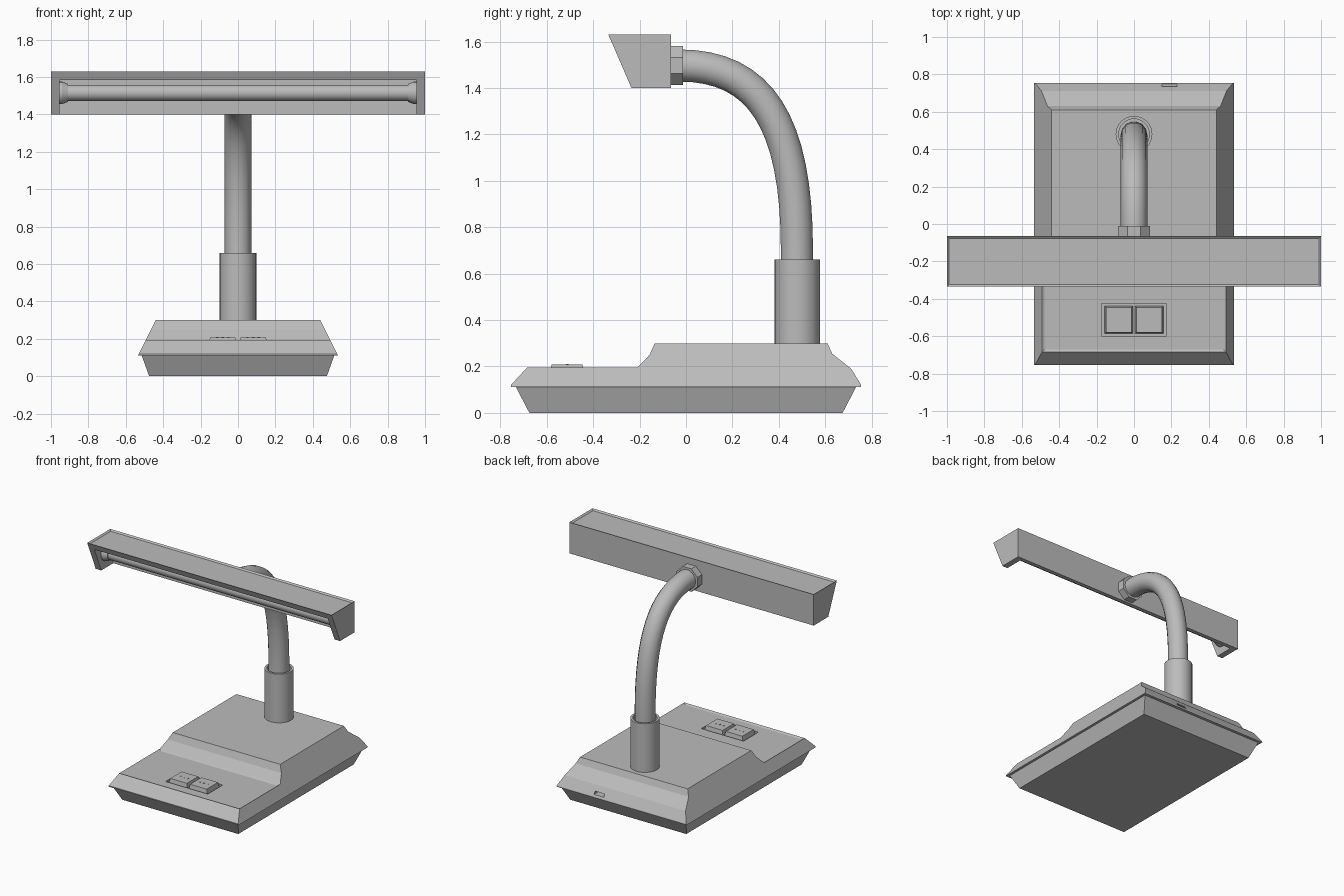
import bpy, bmesh, math
from mathutils import Matrix, Vector

if "Cube" in bpy.data.objects:
    bpy.data.objects.remove(bpy.data.objects["Cube"], do_unlink=True)

GREY = (0.5, 0.5, 0.5, 1)
grey = bpy.data.materials.new("plain grey")
grey.use_nodes = True
grey.diffuse_color = GREY
grey.node_tree.nodes["Principled BSDF"].inputs["Base Color"].default_value = GREY


def activate(ob):
    bpy.ops.object.select_all(action='DESELECT')
    ob.select_set(True)
    bpy.context.view_layer.objects.active = ob


def finish(name, bm, smooth=False):
    bmesh.ops.recalc_face_normals(bm, faces=bm.faces[:])
    me = bpy.data.meshes.new(name)
    bm.to_mesh(me)
    bm.free()
    me.materials.append(grey)
    ob = bpy.data.objects.new(name, me)
    bpy.context.collection.objects.link(ob)
    if smooth:
        activate(ob)
        bpy.ops.object.shade_smooth_by_angle(angle=math.radians(35))
    return ob


def prism(name, profile, left, right, recess=None):
    """Side (y, z) profile spanned in x; left and right give x from z.
    recess = (height, border, depth) sinks the level face at that height."""
    bm = bmesh.new()
    a = [bm.verts.new((left(z), y, z)) for y, z in profile]
    b = [bm.verts.new((right(z), y, z)) for y, z in profile]
    bm.faces.new(a)
    bm.faces.new(b[::-1])
    for i in range(len(a)):
        j = (i + 1) % len(a)
        bm.faces.new((a[i], a[j], b[j], b[i]))
    bmesh.ops.recalc_face_normals(bm, faces=bm.faces[:])
    if recess:
        height, border, depth = recess
        deck = [f for f in bm.faces if f.normal.z > 0.99
                and abs(f.calc_center_median().z - height) < 0.001]
        bmesh.ops.inset_individual(bm, faces=deck, thickness=border)
        bmesh.ops.translate(bm, verts=deck[0].verts[:], vec=(0, 0, -depth))
    return finish(name, bm)


def bar(name, profile, x0, x1, **kw):
    return prism(name, profile, lambda z: x0, lambda z: x1, **kw)


def box(name, x0, x1, y0, y1, z0, z1, taper=0.0):
    bm = bmesh.new()
    bmesh.ops.create_cube(bm, size=1)
    for v in bm.verts:
        t = taper if v.co.z > 0 else 0
        v.co = ((x0 + t, x1 - t)[v.co.x > 0], (y0 + t, y1 - t)[v.co.y > 0],
                (z0, z1)[v.co.z > 0])
    return finish(name, bm)


def rod(name, r0, r1, start, end, sides=24, turn=0.0):
    """Cylinder or cone from start to end."""
    start, end = Vector(start), Vector(end)
    axis = end - start
    rot = axis.to_track_quat('Z', 'Y').to_matrix().to_4x4()
    m = Matrix.Translation((start + end) / 2) @ rot @ Matrix.Rotation(turn, 4, 'Z')
    bm = bmesh.new()
    bmesh.ops.create_cone(bm, cap_ends=True, segments=sides, radius1=r0,
                          radius2=r1, depth=axis.length, matrix=m)
    return finish(name, bm, smooth=sides > 8)


def cut(ob, cutter):
    mod = ob.modifiers.new("cut", 'BOOLEAN')
    mod.operation, mod.solver, mod.object = 'DIFFERENCE', 'EXACT', cutter
    activate(ob)
    bpy.ops.object.modifier_apply(modifier=mod.name)
    bpy.data.objects.remove(cutter, do_unlink=True)


# Base: tapered tray below, stepped housing above
def tray_half(z):
    return 0.475 + 0.36 * z


def housing_half(z):
    return 0.53 - 0.5 * (z - 0.12)


prism("base_tray", [(-0.675, 0), (0.675, 0), (0.735, 0.115), (-0.735, 0.115)],
      lambda z: -tray_half(z), tray_half)
housing = prism("base_housing",
                [(-0.755, 0.112), (-0.755, 0.12), (-0.685, 0.195), (-0.21, 0.195),
                 (-0.157, 0.25), (-0.135, 0.3), (0.61, 0.3), (0.63, 0.255),
                 (0.712, 0.19), (0.755, 0.12), (0.755, 0.112)],
                lambda z: -housing_half(z), housing_half,
                recess=(0.195, 0.02, 0.008))
cut(housing, box("socket_cutter", -0.173, 0.173, -0.6, -0.425, 0.172, 0.25))
cut(housing, box("slot_cutter", 0.15, 0.23, 0.7, 0.8, 0.132, 0.152))

# Pair of push keys with small raised dots
for side, cx in (("right", -0.081), ("left", 0.081)):
    box(f"key_{side}", cx - 0.076, cx + 0.076, -0.587, -0.438, 0.17, 0.208, 0.008)
    for i in (-1, 0, 1):
        x = cx + i * 0.03
        rod(f"key_dot_{side}", 0.006, 0.006, (x, -0.512, 0.205), (x, -0.512, 0.211), 8)

# Column sleeve with an open rim
bm = bmesh.new()
ring = [bm.verts.new((r, 0, z)) for r, z in
        [(0.098, 0.298), (0.098, 0.66), (0.082, 0.66), (0.082, 0.62), (0.06, 0.62)]]
edges = [bm.edges.new(p) for p in zip(ring, ring[1:])]
bmesh.ops.spin(bm, geom=ring + edges, cent=(0, 0, 0), axis=(0, 0, 1),
               angle=math.tau, steps=32, use_merge=True)
bmesh.ops.remove_doubles(bm, verts=bm.verts[:], dist=0.0001)
bmesh.ops.translate(bm, verts=bm.verts[:], vec=(0, 0.48, 0))
finish("column_sleeve", bm, smooth=True)

# Curved neck
path = bpy.data.curves.new("neck", 'CURVE')
path.dimensions = '3D'
path.bevel_depth = 0.071
path.bevel_resolution = 5
path.resolution_u = 16
spline = path.splines.new('BEZIER')
spline.bezier_points.add(2)
for p, (co, before, after) in zip(spline.bezier_points, [
        ((0.478, 0.6), (0.478, 0.56), (0.478, 0.64)),
        ((0.478, 0.7), (0.478, 0.66), (0.478, 1.255)),
        ((-0.03, 1.497), (0.32, 1.497), (-0.06, 1.497))]):
    p.handle_left_type = p.handle_right_type = 'FREE'
    p.co, p.handle_left, p.handle_right = [(0, *c) for c in (co, before, after)]
path.materials.append(grey)
neck = bpy.data.objects.new("neck", path)
bpy.context.collection.objects.link(neck)
activate(neck)
bpy.ops.object.convert(target='MESH')
bpy.ops.object.shade_smooth_by_angle(angle=math.radians(35))

# Eight-sided collar between neck and lamp head
r = 0.085 / math.cos(math.pi / 8)
rod("neck_collar", r, r, (0, -0.07, 1.497), (0, -0.012, 1.497), 8, math.pi / 8)

# Lamp head: top with sunk panel, back wall and end caps, open below
bar("head_top", [(-0.335, 1.63), (-0.065, 1.63), (-0.065, 1.585), (-0.315, 1.585)],
    -1, 1, recess=(1.63, 0.017, 0.01))
box("head_back", -0.957, 0.957, -0.095, -0.065, 1.4, 1.587)
for side, s in (("right", -1), ("left", 1)):
    bar(f"head_end_{side}",
        [(-0.315, 1.585), (-0.065, 1.585), (-0.065, 1.4), (-0.235, 1.4)],
        s * 0.955, s)
    # Lamp holders
    rod(f"lamp_holder_{side}", 0.06, 0.06, (s * 0.957, -0.18, 1.515), (s * 0.94, -0.18, 1.515))
    rod(f"lamp_holder_neck_{side}", 0.06, 0.048, (s * 0.94, -0.18, 1.515), (s * 0.91, -0.18, 1.515))

# Light tube
rod("light_tube", 0.043, 0.043, (-0.93, -0.18, 1.515), (0.93, -0.18, 1.515))
